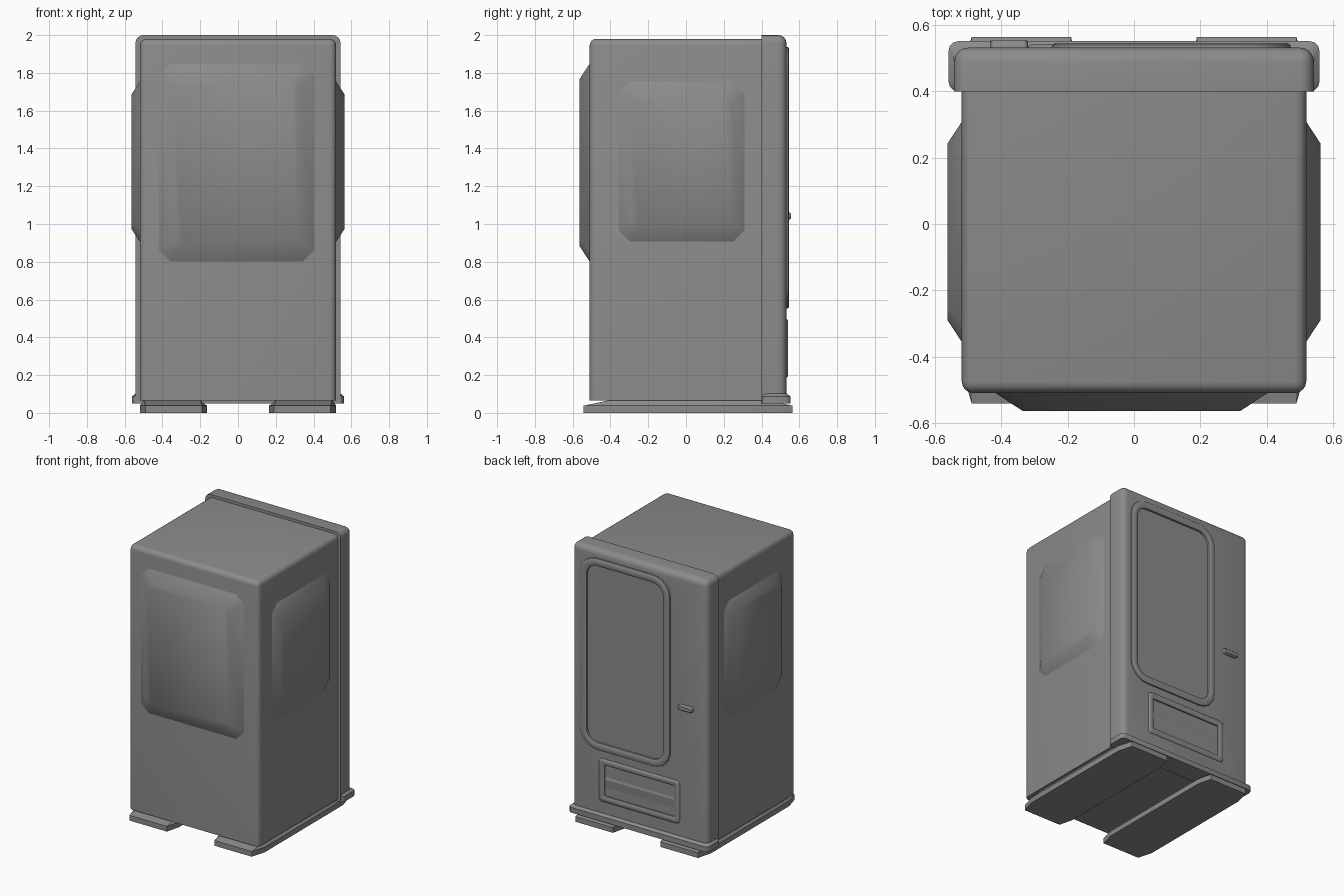
import bpy
import bmesh
from math import cos, sin, pi, radians

if "Cube" in bpy.data.objects:
    bpy.data.objects.remove(bpy.data.objects["Cube"], do_unlink=True)

grey = bpy.data.materials.new("plain_grey")
grey.use_nodes = True
grey.diffuse_color = (0.26, 0.26, 0.26, 1)
grey.node_tree.nodes["Principled BSDF"].inputs["Base Color"].default_value = (0.26, 0.26, 0.26, 1)


def finish(name, bm, angle=40):
    """Turn a bmesh into a shaded object."""
    bmesh.ops.recalc_face_normals(bm, faces=bm.faces)
    mesh = bpy.data.meshes.new(name)
    bm.to_mesh(mesh)
    bm.free()
    mesh.materials.append(grey)
    ob = bpy.data.objects.new(name, mesh)
    bpy.context.collection.objects.link(ob)
    smooth(ob, angle)
    return ob


def smooth(ob, angle):
    bpy.ops.object.select_all(action="DESELECT")
    ob.select_set(True)
    bpy.context.view_layer.objects.active = ob
    bpy.ops.object.shade_smooth_by_angle(angle=radians(angle))


def rect(u0, u1, v0, v1, r, seg=6):
    """Rectangle with rounded corners, or chamfered ones when seg is 1."""
    pts = []
    corners = [(u1 - r, v1 - r), (u0 + r, v1 - r), (u0 + r, v0 + r), (u1 - r, v0 + r)]
    for k, (cu, cv) in enumerate(corners):
        for i in range(seg + 1):
            a = (k + i / seg) * pi / 2
            pts.append((cu + r * cos(a), cv + r * sin(a)))
    return pts


def loft(name, axis, rings, angle=40):
    """Bridge (outline, height) rings along an axis and cap both ends."""
    place = {"x": lambda u, v, h: (h, u, v),
             "y": lambda u, v, h: (u, h, v),
             "z": lambda u, v, h: (u, v, h)}[axis]
    bm = bmesh.new()
    loops = [[bm.verts.new(place(u, v, h)) for u, v in pts] for pts, h in rings]
    n = len(loops[0])
    for a, b in zip(loops, loops[1:]):
        for i in range(n):
            j = (i + 1) % n
            bm.faces.new((a[i], a[j], b[j], b[i]))
    bm.faces.new(loops[0])
    bm.faces.new(loops[-1])
    return finish(name, bm, angle)


def rounded_box(name, x, y, z, radius, keep):
    """Box whose edges are rounded, apart from those the keep rule leaves sharp."""
    bm = bmesh.new()
    bmesh.ops.create_cube(bm, size=1)
    for v in bm.verts:
        v.co = [lo + (c + 0.5) * (hi - lo) for c, (lo, hi) in zip(v.co, (x, y, z))]
    edges = [e for e in bm.edges if not keep((e.verts[0].co + e.verts[1].co) / 2,
                                             e.verts[0].co - e.verts[1].co)]
    bmesh.ops.bevel(bm, geom=edges, offset=radius, segments=4, profile=0.5, affect="EDGES")
    return finish(name, bm)


def cut(ob, name, outline, y0, y1):
    cutter = loft(name, "y", [(outline, y0), (outline, y1)])
    cutter.hide_render = True
    mod = ob.modifiers.new("opening", "BOOLEAN")
    mod.operation = "DIFFERENCE"
    mod.solver = "EXACT"
    mod.object = cutter
    bpy.context.view_layer.objects.active = ob
    bpy.ops.object.modifier_apply(modifier=mod.name)
    bpy.data.objects.remove(cutter, do_unlink=True)


# Cabinet and door: sharp along the bottom and where they meet
rounded_box("cabinet", (-0.52, 0.52), (-0.51, 0.41), (0.065, 1.98), 0.035,
            lambda m, d: m.z < 0.1 or m.y > 0.4)
door = rounded_box("door", (-0.543, 0.543), (0.40, 0.532), (0.06, 2.0), 0.042,
                   lambda m, d: m.z < 0.1 or (m.y < 0.41 and abs(d.y) < 0.01))


# Raised, recessed-centre frames set into the door
def door_frame(name, u0, u1, v0, v1, r, width, out, back):
    def ring(t):
        return rect(u0 + t, u1 - t, v0 + t, v1 - t, max(r - t, 0.01))
    cut(door, name + "_cutter", ring(width * 0.6), back - 0.01, 0.6)
    loft(name, "y", [(ring(0), 0.525), (ring(0.003), out - 0.006), (ring(0.012), out),
                     (ring(width - 0.012), out), (ring(width), out - 0.006),
                     (ring(width), back)])


door_frame("window", -0.25, 0.475, 0.55, 1.94, 0.14, 0.055, 0.546, 0.505)
door_frame("pickup_tray", -0.325, 0.325, 0.185, 0.50, 0.03, 0.045, 0.541, 0.495)
smooth(door, 40)

# Sloped flap inside the tray
flap = [(0.49, 0.452), (0.497, 0.452), (0.53, 0.35), (0.52, 0.235), (0.49, 0.235)]
loft("tray_flap", "x", [(flap, -0.275), (flap, 0.275)], 10)

# Handle
loft("handle", "y", [(rect(-0.435, -0.32, 1.025, 1.06, 0.012, 3), 0.52),
                     (rect(-0.435, -0.32, 1.025, 1.06, 0.012, 3), 0.55),
                     (rect(-0.43, -0.325, 1.03, 1.055, 0.01, 3), 0.556)])

# Lip around the foot of the door
wide = rect(-0.56, 0.56, 0.40, 0.552, 0.03, 3)
narrow = rect(-0.543, 0.543, 0.40, 0.533, 0.03, 3)
loft("door_lip", "z", [(wide, 0.05), (wide, 0.088), (narrow, 0.102)], 30)


# Bulging panels on the two sides and the plain face
def bulge(name, axis, u0, u1, v0, v1, base, out):
    s = 0.067 if axis == "x" else 0.085
    loft(name, axis, [(rect(u0, u1, v0, v1, 0.06, 1), base),
                      (rect(u0 + s, u1 - s, v0 + s, v1 - s, 0.04, 1), out)])


for side, sign in (("left", 1), ("right", -1)):
    bulge(side + "_bulge", "x", -0.357, 0.31, 0.905, 1.755, sign * 0.519, sign * 0.563)
    # Skid with tapered ends and sloping top
    low, high = sorted((sign * 0.165, sign * 0.52))
    foot = [(sign * u, v) for u, v in
            [(0.19, -0.542), (0.49, -0.542), (0.52, -0.44), (0.52, 0.46),
             (0.49, 0.565), (0.19, 0.565), (0.165, 0.46), (0.165, -0.44)]]
    top = [(sign * (0.2 if abs(u) < 0.3 else 0.5), max(-0.40, min(0.43, v))) for u, v in foot]
    top = [(u, v * (1 if i in (0, 1, 4, 5) else 0.9)) for i, (u, v) in enumerate(top)]
    loft(side + "_skid", "z", [(foot, 0), (foot, 0.038), (top, 0.068)], 20)

bulge("front_bulge", "y", -0.42, 0.405, 0.80, 1.85, -0.509, -0.565)
